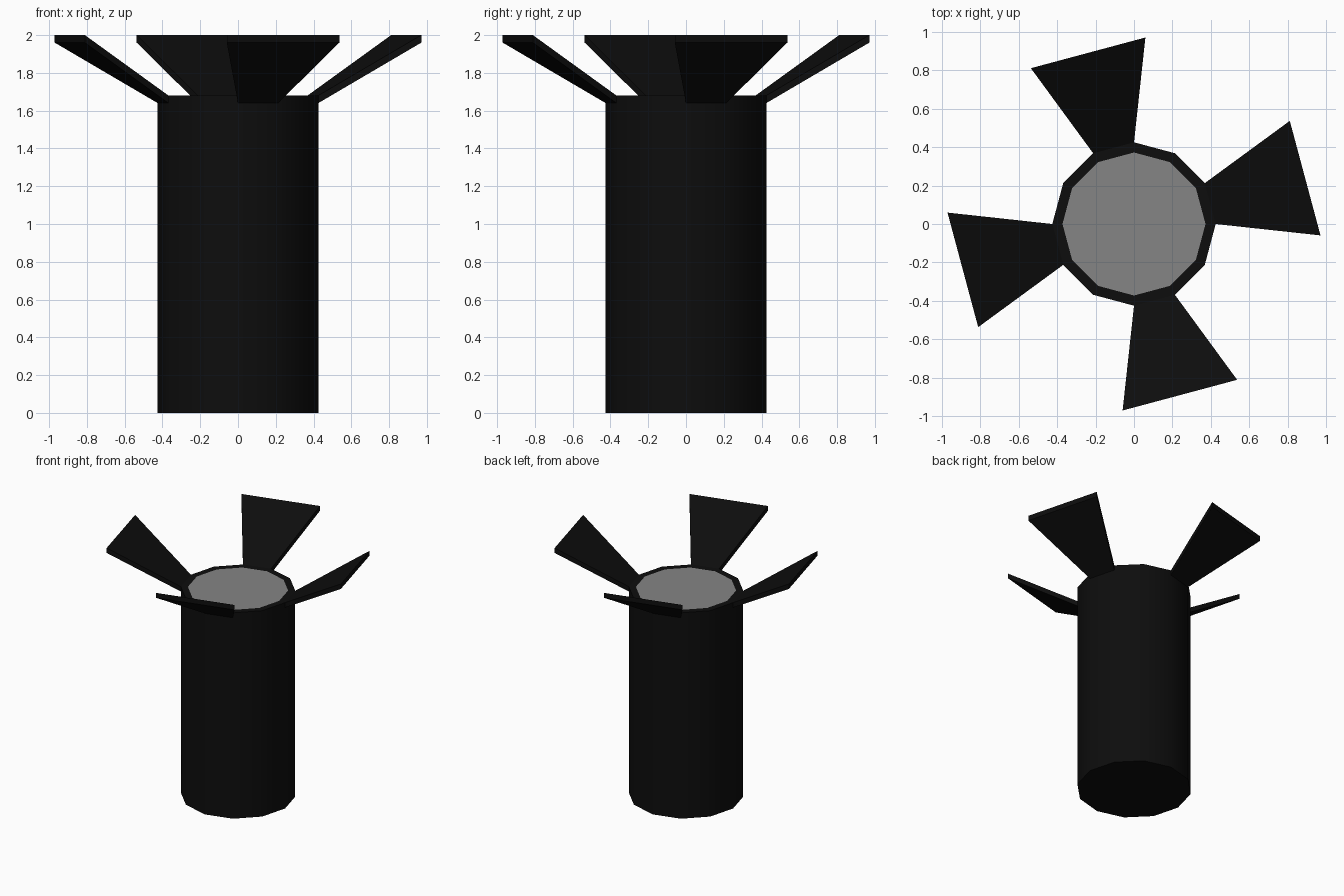
import bpy, bmesh
from math import radians
from mathutils import Matrix, Vector

cube = bpy.data.objects.get("Cube")
if cube:
    bpy.data.objects.remove(cube, do_unlink=True)

SIDES, RADIUS, HEIGHT, THICK = 12, 0.425, 1.68, 0.04


def make_material(name, value):
    mat = bpy.data.materials.new(name)
    mat.use_nodes = True
    color = (value, value, value, 1)
    mat.diffuse_color = color
    mat.node_tree.nodes["Principled BSDF"].inputs["Base Color"].default_value = color
    return mat


black = make_material("black", 0.004)
grey = make_material("grey", 0.235)


def make_object(name, bm, *mats):
    bmesh.ops.recalc_face_normals(bm, faces=bm.faces)
    mesh = bpy.data.meshes.new(name)
    bm.to_mesh(mesh)
    bm.free()
    for mat in mats:
        mesh.materials.append(mat)
    obj = bpy.data.objects.new(name, mesh)
    bpy.context.collection.objects.link(obj)
    return obj


def spoke(degrees, radius, z):
    return Matrix.Rotation(radians(degrees), 3, "Z") @ Vector((radius, 0, z))


# Twelve-sided body with a grey disc inset in its top
bm = bmesh.new()
ring = [bm.verts.new(spoke(i * 360 / SIDES, RADIUS, 0)) for i in range(SIDES)]
base = bm.faces.new(ring)
side = bmesh.ops.extrude_face_region(bm, geom=[base], use_keep_orig=True)
top = [v for v in side["geom"] if isinstance(v, bmesh.types.BMVert)]
bmesh.ops.translate(bm, verts=top, vec=(0, 0, HEIGHT))
bmesh.ops.recalc_face_normals(bm, faces=bm.faces)
lid = max(bm.faces, key=lambda f: f.calc_center_median().z)
bmesh.ops.inset_region(bm, faces=[lid], thickness=0.053)
lid.material_index = 1
body = make_object("body", bm, black, grey)
bpy.context.view_layer.objects.active = body
body.select_set(True)
bpy.ops.object.shade_smooth_by_angle(angle=radians(40))
body.select_set(False)

# Four flared fins, each growing from one facet of the rim
for i, label in enumerate(("left", "back", "right", "front")):
    bm = bmesh.new()
    outline = [(0, RADIUS, HEIGHT), (-3.5, 0.972, 2), (33.5, 0.972, 2), (30, RADIUS, HEIGHT)]
    upper = [bm.verts.new(spoke(a + 90 * i, r, z)) for a, r, z in outline]
    lower = [bm.verts.new(v.co - Vector((0, 0, THICK))) for v in upper]
    bm.faces.new(upper)
    bm.faces.new(lower[::-1])
    for k in range(4):
        n = (k + 1) % 4
        bm.faces.new((upper[k], lower[k], lower[n], upper[n]))
    make_object(label + "_fin", bm, black)
